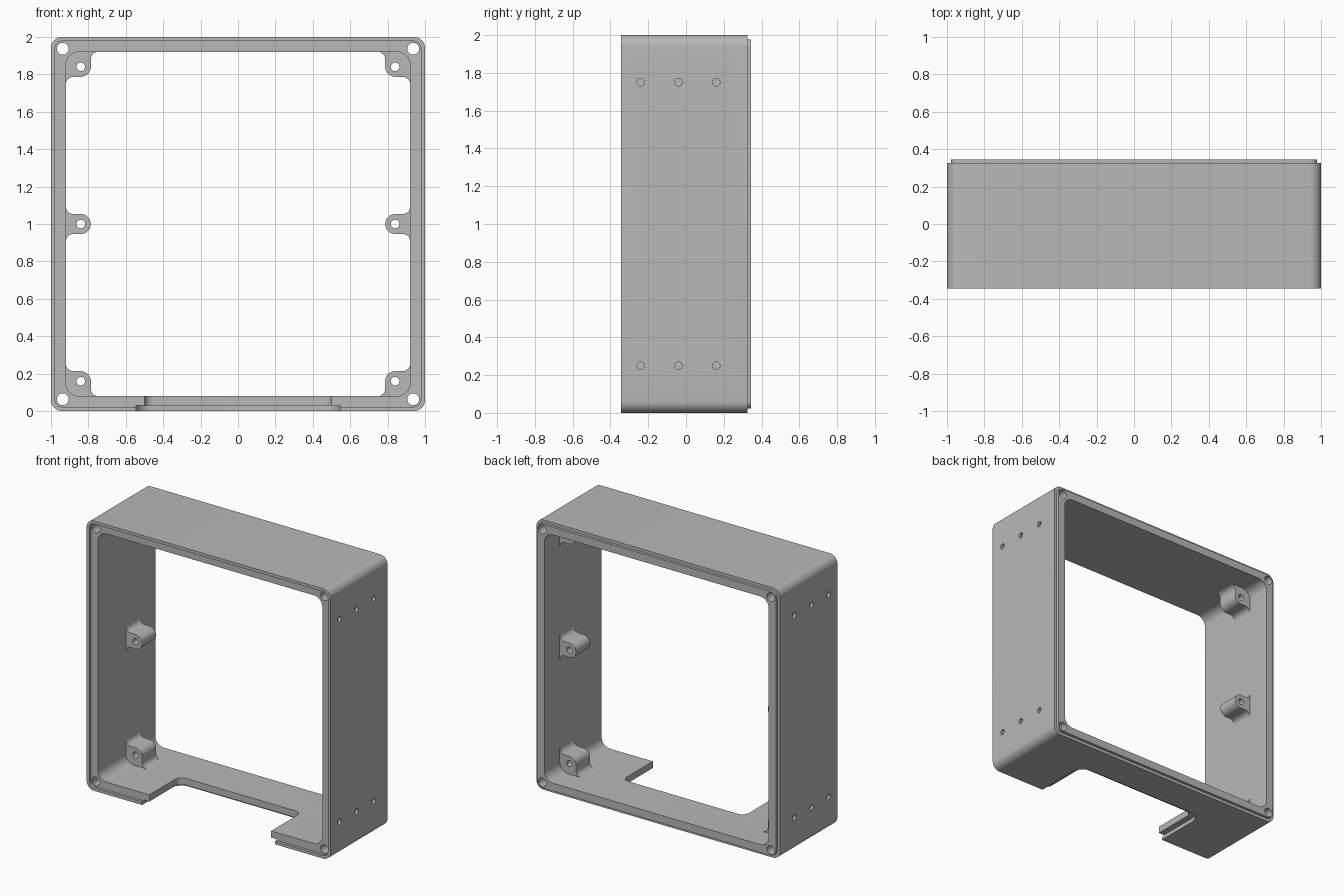
import bpy
import bmesh
from math import cos, sin, radians

if "Cube" in bpy.data.objects:
    bpy.data.objects.remove(bpy.data.objects["Cube"], do_unlink=True)

# Single grey plastic
grey = bpy.data.materials.new("grey_plastic")
grey.use_nodes = True
COLOUR = (0.48, 0.48, 0.48, 1)
grey.diffuse_color = COLOUR
grey.node_tree.nodes["Principled BSDF"].inputs["Base Color"].default_value = COLOUR

MID = 1.0        # height of the frame centre
FRONT, BACK = -0.345, 0.345
STEP = 0.02      # depth of the front recess and the back lip
INNER = 0.92     # half width of the opening


def arc(cx, cy, r, start, end, steps=8):
    angles = [radians(start + (end - start) * i / steps) for i in range(steps + 1)]
    return [(cx + r * cos(a), cy + r * sin(a)) for a in angles]


def rounded_rect(w, h, r):
    """Outline with half sizes w, h and corner radius r."""
    pts = []
    for i, (sx, sy) in enumerate([(1, 1), (-1, 1), (-1, -1), (1, -1)]):
        pts += arc(sx * (w - r), sy * (h - r), r, 90 * i, 90 * i + 90)
    return pts


def make_object(name, bm):
    bmesh.ops.recalc_face_normals(bm, faces=bm.faces)
    mesh = bpy.data.meshes.new(name)
    bm.to_mesh(mesh)
    bm.free()
    mesh.materials.append(grey)
    ob = bpy.data.objects.new(name, mesh)
    bpy.context.collection.objects.link(ob)
    return ob


def prism(name, pts, axis, a, b):
    """Extrude a 2D outline along an axis from a to b."""
    def place(p, t):
        return {"x": (t, p[0], p[1]), "y": (p[0], t, p[1]), "z": (p[0], p[1], t)}[axis]
    bm = bmesh.new()
    low = [bm.verts.new(place(p, a)) for p in pts]
    high = [bm.verts.new(place(p, b)) for p in pts]
    bm.faces.new(low)
    bm.faces.new(high)
    n = len(pts)
    for i in range(n):
        j = (i + 1) % n
        bm.faces.new((low[i], low[j], high[j], high[i]))
    return make_object(name, bm)


def circle(cx, cy, r):
    return arc(cx, cy, r, 0, 360, 24)[:-1]


def cut(target, cutter):
    cutter.hide_render = True
    mod = target.modifiers.new("cut", "BOOLEAN")
    mod.operation = "DIFFERENCE"
    mod.solver = "EXACT"
    mod.object = cutter
    bpy.context.view_layer.objects.active = target
    bpy.ops.object.modifier_apply(modifier=mod.name)
    bpy.data.objects.remove(cutter, do_unlink=True)


# Frame shell: closed loop of sections with front recess and back lip
outer = rounded_rect(1, 1, 0.06)
lip = rounded_rect(0.978, 0.978, 0.04)
inner = rounded_rect(INNER, INNER, 0.07)
sections = [(outer, FRONT), (outer, BACK - STEP), (lip, BACK - STEP), (lip, BACK),
            (inner, BACK), (inner, FRONT + STEP), (lip, FRONT + STEP), (lip, FRONT)]
bm = bmesh.new()
loops = [[bm.verts.new((x, y, z + MID)) for x, z in pts] for pts, y in sections]
for k, loop in enumerate(loops):
    after = loops[(k + 1) % len(loops)]
    for i in range(len(loop)):
        j = (i + 1) % len(loop)
        bm.faces.new((loop[i], loop[j], after[j], after[i]))
frame = make_object("frame", bm)

# Corner screw holes
for sx in (-1, 1):
    for sz in (-1, 1):
        cut(frame, prism("screw_cutter", circle(sx * 0.937, MID + sz * 0.937, 0.032), "y", -1, 1))


# Cable notch in the floor, with a wider rabbet underneath
def notch(name, half, back, r, low, high):
    pts = [(half, -1)] + arc(half - r, back - r, r, 0, 90)
    pts += arc(r - half, back - r, r, 90, 180) + [(-half, -1)]
    cut(frame, prism(name, pts, "z", low, high))


notch("notch_cutter", 0.5, 0.03, 0.05, -0.1, 0.2)
notch("rabbet_cutter", 0.545, 0.075, 0.09, -0.1, 0.03)

# Shallow dimples on both side walls
for sx in (-1, 1):
    for y in (-0.24, -0.04, 0.16):
        for z in (0.25, 1.75):
            cut(frame, prism("dimple_cutter", circle(y, z, 0.02), "x", sx * 0.98, sx * 1.1))

# Mounting bosses with filleted roots
R, F, C = 0.053, 0.04, 0.84      # tip radius, fillet radius, hole centre
EDGE = C - R
ROOT = INNER + 0.005
side_shape = ([(ROOT, R + F)] + arc(INNER - F, R + F, F, 0, -90)
              + arc(C, 0, R, 90, 270, 16)
              + arc(INNER - F, -R - F, F, 90, 0) + [(ROOT, -R - F)])
corner_shape = ([(ROOT, EDGE - F)] + arc(INNER - F, EDGE - F, F, 0, 90)
                + arc(C, C, R, 270, 180)
                + arc(EDGE - F, INNER - F, F, 0, 90)
                + [(EDGE - F, ROOT)] + arc(ROOT - 0.073, ROOT - 0.073, 0.073, 90, 0))


def boss(name, shape, sx, sz, hole_z):
    pts = [(sx * x, MID + sz * z) for x, z in shape]
    ob = prism(name, pts, "y", 0.0, 0.165)
    cut(ob, prism("boss_cutter", circle(sx * C, MID + sz * hole_z, 0.023), "y", -0.1, 0.3))
    return ob


parts = [frame]
for sx, side in ((1, "left"), (-1, "right")):
    parts.append(boss("middle_boss_" + side, side_shape, sx, 1, 0))
    for sz, level in ((1, "upper"), (-1, "lower")):
        parts.append(boss(level + "_boss_" + side, corner_shape, sx, sz, C))

# Smooth the rounded faces, keep hard edges
bpy.ops.object.select_all(action="DESELECT")
for ob in parts:
    ob.select_set(True)
bpy.context.view_layer.objects.active = frame
bpy.ops.object.shade_smooth_by_angle(angle=radians(30))
